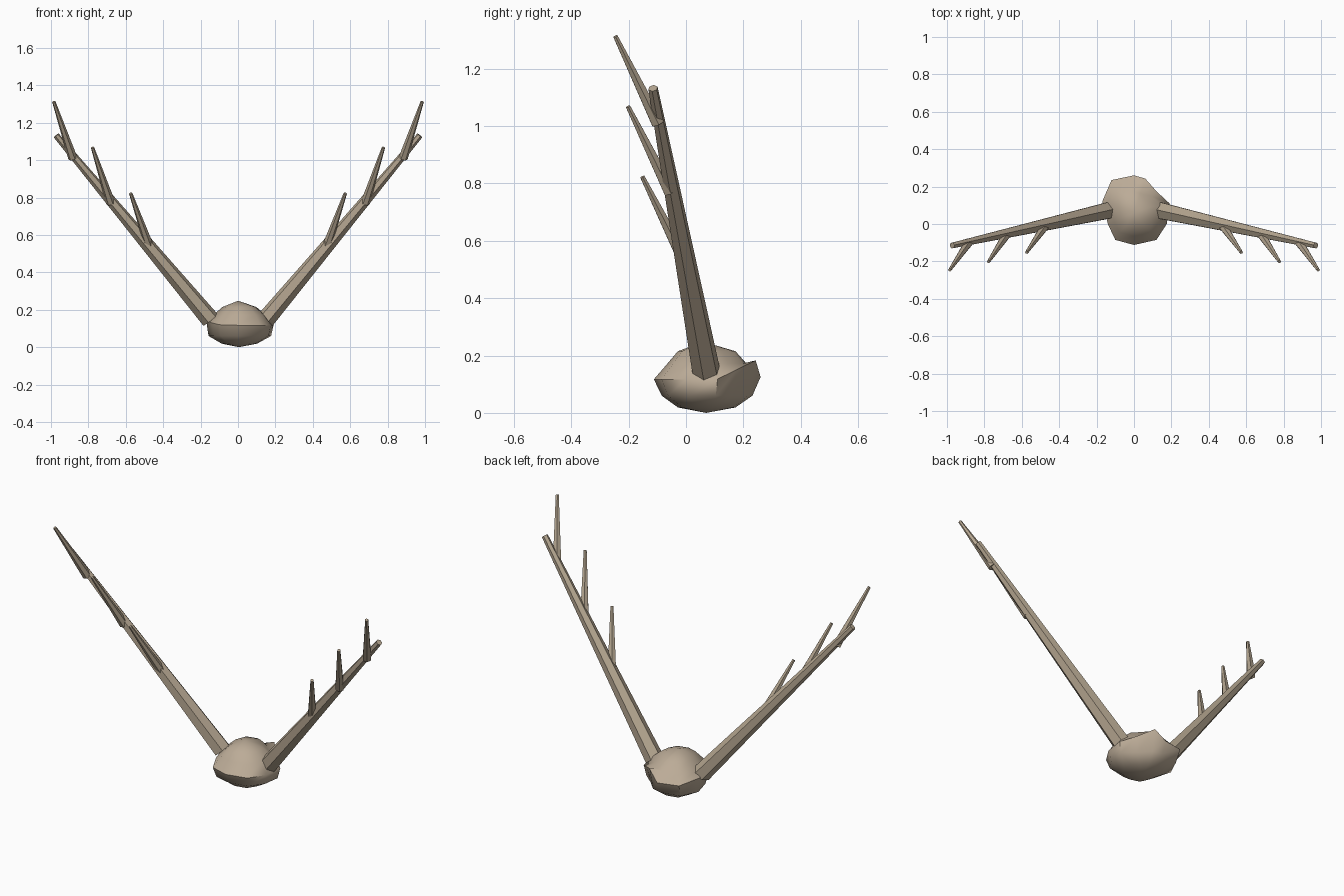
import bpy, bmesh, math
from mathutils import Vector, Matrix

if "Cube" in bpy.data.objects:
    bpy.data.objects.remove(bpy.data.objects["Cube"])


def material(name, rgb):
    m = bpy.data.materials.new(name)
    m.diffuse_color = (*rgb, 1)
    m.use_nodes = True
    m.node_tree.nodes["Principled BSDF"].inputs["Base Color"].default_value = m.diffuse_color
    return m


BONE = material("bone tan", (0.50, 0.41, 0.31))
ANTLER = material("antler tan", (0.46, 0.38, 0.28))


def finish(name, bm, mat):
    bmesh.ops.recalc_face_normals(bm, faces=bm.faces[:])
    me = bpy.data.meshes.new(name)
    bm.to_mesh(me)
    bm.free()
    me.materials.append(mat)
    ob = bpy.data.objects.new(name, me)
    bpy.context.collection.objects.link(ob)
    return ob


def tapered_rod(name, a, b, r1, r2):
    """Six-sided tapered rod from a to b."""
    a, b = Vector(a), Vector(b)
    d = b - a
    bm = bmesh.new()
    mat = Matrix.Translation((a + b) / 2) @ d.to_track_quat('Z', 'Y').to_matrix().to_4x4()
    bmesh.ops.create_cone(bm, cap_ends=True, segments=6, radius1=r1, radius2=r2,
                          depth=d.length, matrix=mat)
    return finish(name, bm, ANTLER)


# Antlers: one main beam and three forward tines per side
BASE, TIP = (0.148, 0.070, 0.147), (0.972, -0.115, 1.132)
TINES = [((0.475, -0.010, 0.540), (0.574, -0.152, 0.823)),
         ((0.680, -0.055, 0.770), (0.778, -0.202, 1.068)),
         ((0.883, -0.098, 1.010), (0.985, -0.246, 1.313))]
for side, s in (("right", 1), ("left", -1)):
    def flip(p):
        return (p[0] * s, p[1], p[2])
    tapered_rod(side + "_antler_beam", flip(BASE), flip(TIP), 0.050, 0.017)
    for i, (a, b) in enumerate(TINES):
        tapered_rod(f"{side}_tine_{i + 1}", flip(a), flip(b), 0.025, 0.009)

# Skull: lopsided rounded lump, rings scaled from the widest outline
RIM = [(0.19, 0.11, 0.118), (0.12, 0.175, 0.15), (0.06, 0.243, 0.183), (0, 0.26, 0.125),
       (-0.12, 0.235, 0.13), (-0.17, 0.12, 0.145), (-0.14, 0.0, 0.13), (-0.10, -0.085, 0.12),
       (0, -0.112, 0.117), (0.12, -0.085, 0.117), (0.175, 0.0, 0.117)]
CX, CY = 0.005, 0.07


def ring(bm, sx, sy, z):
    return [bm.verts.new((CX + (x - CX) * sx, CY + (y - CY) * sy, z if z else h))
            for x, y, h in RIM]


bm = bmesh.new()
rings = [ring(bm, 0.53, 0.54, 0.019), ring(bm, 0.93, 0.85, 0.060), ring(bm, 1, 1, None),
         ring(bm, 0.78, 0.74, 0.172), ring(bm, 0.50, 0.54, 0.215)]
n = len(RIM)
for lo, hi in zip(rings, rings[1:]):
    for i in range(n):
        j = (i + 1) % n
        bm.faces.new((lo[i], lo[j], hi[j], hi[i]))
for loop, p in ((rings[0], (CX, CY, 0.0)), (rings[-1], (0, 0.06, 0.248))):
    v = bm.verts.new(p)
    for i in range(n):
        bm.faces.new((loop[i], loop[(i + 1) % n], v))
skull = finish("skull", bm, BONE)
bpy.ops.object.select_all(action='DESELECT')
skull.select_set(True)
bpy.context.view_layer.objects.active = skull
bpy.ops.object.shade_smooth_by_angle(angle=math.radians(50))
